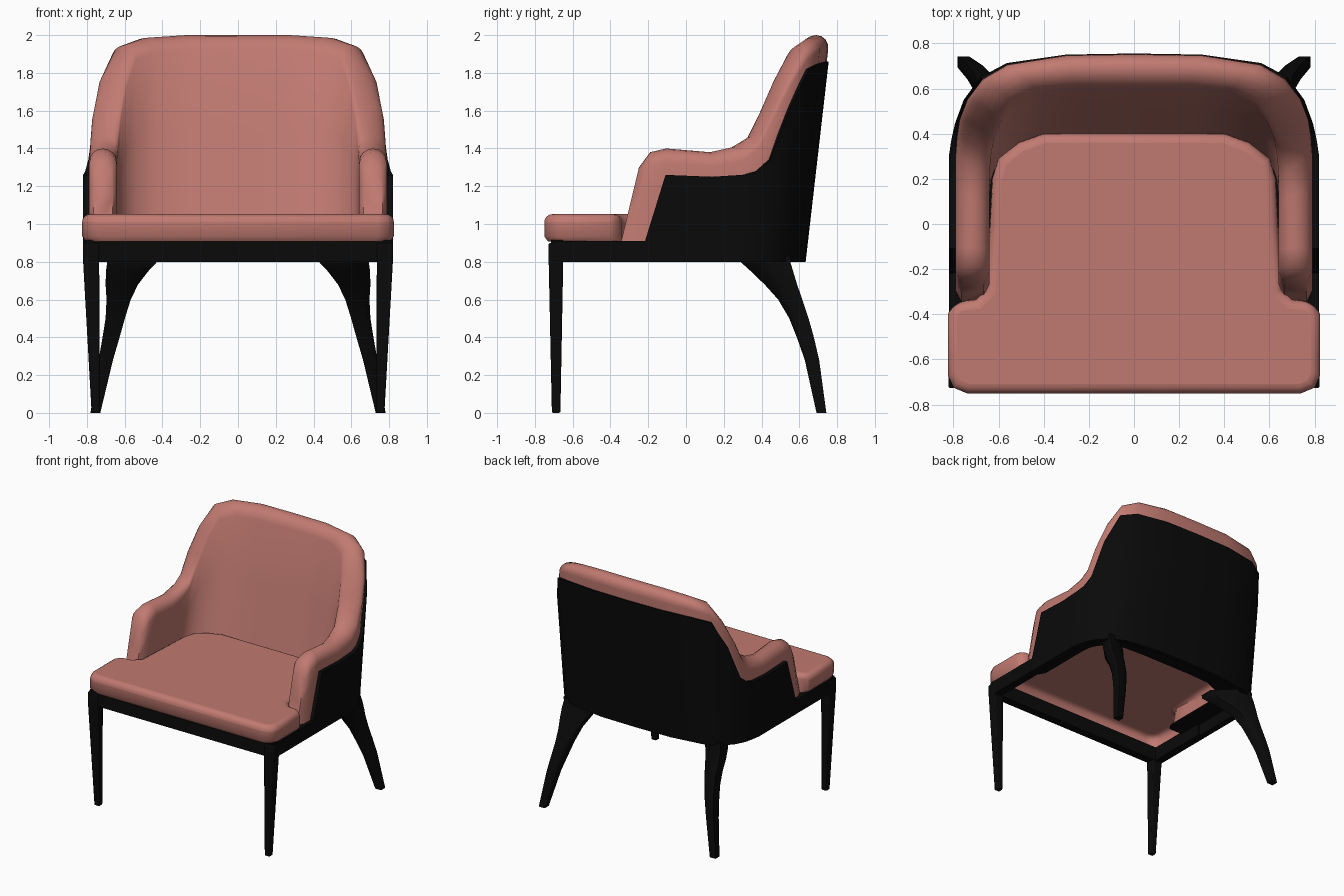
import bpy, bmesh, math

if "Cube" in bpy.data.objects:
    bpy.data.objects.remove(bpy.data.objects["Cube"])

def material(name, rgb):
    m = bpy.data.materials.new(name)
    m.diffuse_color = (*rgb, 1)
    m.use_nodes = True
    m.node_tree.nodes["Principled BSDF"].inputs["Base Color"].default_value = m.diffuse_color
    return m

PINK = material("dusty pink fabric", (0.53, 0.195, 0.165))
BLACK = material("black lacquer", (0.003, 0.003, 0.003))

def make(name, verts, faces, mat, angle=35, bevel=0, segments=3):
    me = bpy.data.meshes.new(name)
    me.from_pydata(verts, [], faces)
    bm = bmesh.new()
    bm.from_mesh(me)
    bmesh.ops.recalc_face_normals(bm, faces=bm.faces)
    bm.to_mesh(me)
    bm.free()
    ob = bpy.data.objects.new(name, me)
    bpy.context.collection.objects.link(ob)
    me.materials.append(mat)
    if bevel:
        b = ob.modifiers.new("soft edges", "BEVEL")
        b.width, b.segments, b.limit_method = bevel, segments, "ANGLE"
        b.angle_limit = math.radians(50)
    bpy.ops.object.select_all(action="DESELECT")
    bpy.context.view_layer.objects.active = ob
    ob.select_set(True)
    bpy.ops.object.shade_smooth_by_angle(angle=math.radians(angle))
    return ob

def loft(name, rings, mat, first_cap=True, **kw):
    """Skin closed rings of equal size and cap the ends."""
    n = len(rings[0])
    verts = [p for r in rings for p in r]
    faces = [(a * n + i, a * n + (i + 1) % n, (a + 1) * n + (i + 1) % n, (a + 1) * n + i)
             for a in range(len(rings) - 1) for i in range(n)]
    faces.append(tuple(range(len(verts) - n, len(verts))))
    if first_cap:
        faces.append(tuple(range(n)))
    return make(name, verts, faces, mat, **kw)

def mirrored(half, flips):
    """Half a row of stations, centre first -> whole row; flips = indices of x values."""
    flip = lambda s: tuple(-v if i in flips else v for i, v in enumerate(s))
    return [flip(s) for s in half[:0:-1]] + list(half)

# Wrap-around back and arms: outer x, y, lean; inner x, y, lean; top height
back = [
    (0, .635, .115, 0, .38, .215, 2.0),
    (.30, .63, .115, .25, .38, .215, 2.0),
    (.56, .59, .115, .43, .37, .215, 1.985),
    (.67, .535, .11, .54, .325, .21, 1.945),
    (.738, .46, .11, .59, .28, .21, 1.80),
    (.772, .39, .11, .62, .235, .22, 1.63),
    (.784, .33, .11, .635, .19, .22, 1.47),
    (.79, .26, .11, .64, .13, .15, 1.41),
    (.79, .10, .11, .64, .05, .11, 1.38),
    (.79, -.18, .15, .64, -.18, .15, 1.40),
    (.79, -.295, .22, .64, -.295, .22, 1.38),
    (.765, -.345, .24, .665, -.345, .24, 1.30),
]
back = mirrored(back, (0, 3))

def cushion_ring(s):
    ox, oy, ok, ix, iy, ik, top = s
    r = .075
    rows = [(0, .905), (0, 1.05), (0, (1.05 + top - r) / 2)]
    arc = [math.pi * i / 8 for i in range(9)]
    rows += [((1 - math.cos(a)) / 2, top - r + r * math.sin(a)) for a in arc]
    rows += [(1, z) for _, z in rows[2::-1]]
    return [(ix + (ox - ix) * t, (iy + ik * (z - .9)) * (1 - t) + (oy + ok * (z - .9)) * t, z)
            for t, z in rows]

loft("back_and_arm_upholstery", [cushion_ring(s) for s in back], PINK, angle=60)

# Black base strip closing the underside of the upholstery
loft("shell_base", [[(s[0], s[1], .895), (s[3] * .96, s[4], .895),
                     (s[3] * .96, s[4], .907), (s[0], s[1], .907)] for s in back], BLACK)

# Outer shell hugging the upholstery: top height and outward offset per station
tops = [1.86, 1.86, 1.85, 1.82, 1.61, 1.34, 1.28, 1.26, 1.25]
offsets = [.01, .01, .014, .018, .02, .022, .025, .03, .03]
centre = len(back) // 2
shell = [(*s[:3], t, o) for s, t, o in zip(back[centre:], tops, offsets)]
shell = mirrored(shell + [(.79, -.22, .31, 1.26, .03)], (0,))

def shell_ring(i):
    x, y, k, top, off = shell[i]
    a, b = shell[max(i - 1, 0)], shell[min(i + 1, len(shell) - 1)]
    dx, dy = b[0] - a[0], b[1] - a[1]
    n = math.hypot(dx, dy)
    nx, ny = -dy / n, dx / n
    zs = [.80, .91, (.91 + top) / 2, top]
    side = lambda o, z: (x + nx * o, y + ny * o + k * (z - .9), z)
    return [side(-.02, z) for z in zs] + [side(off, z) for z in zs[::-1]]

loft("outer_shell", [shell_ring(i) for i in range(len(shell))], BLACK, angle=40)

# T-shaped seat cushion, hollow underneath
outline = [(.74, -.75), (.80, -.725), (.825, -.67), (.825, -.40), (.79, -.345), (.70, -.335),
           (.655, -.29), (.638, 0), (.628, .20), (.60, .29), (.51, .36), (.40, .40)]
outline += [(-x, y) for x, y in outline[::-1]]
loft("seat_cushion", [[(x * s, y * s, z) for x, y in outline]
                      for z, s in ((.908, .975), (.935, 1), (1.052, 1))],
     PINK, first_cap=False, angle=50, bevel=.042, segments=4)

# Seat rails
def box(name, x0, x1, y0, y1, z0, z1):
    loft(name, [[(x0, y0, z), (x1, y0, z), (x1, y1, z), (x0, y1, z)] for z in (z0, z1)], BLACK)

box("front_rail", -.81, .81, -.715, -.65, .80, .914)

for side, sx in (("left", -1), ("right", 1)):
    a, b = sorted((sx * .755, sx * .82))
    box(side + "_rail", a, b, -.70, -.15, .80, .91)

    # Straight tapered front leg: z, x range, y range
    rings = [[(sx * x0, y0, z), (sx * x1, y0, z), (sx * x1, y1, z), (sx * x0, y1, z)]
             for z, x0, x1, y0, y1 in ((0, .73, .775, -.71, -.665),
                                       (.80, .735, .82, -.727, -.65),
                                       (.90, .735, .822, -.727, -.65))]
    loft(side + "_front_leg", rings, BLACK, bevel=.008, segments=2)

    # Curved, splayed back leg, square foot spreading to a diagonal blade:
    # z, centre x, y, half extent, corner width
    rings = []
    for z, cx, cy, h, c in ((0, .755, .717, .026, .05), (.28, .70, .667, .038, .064),
                            (.40, .672, .632, .045, .072), (.50, .650, .598, .051, .078),
                            (.60, .632, .552, .064, .086), (.68, .615, .502, .086, .092),
                            (.75, .587, .455, .112, .097), (.80, .56, .42, .132, .10),
                            (.83, .56, .42, .135, .10)):
        hexagon = ((h, h), (h - c, h), (-h, c - h), (-h, -h), (c - h, -h), (h, h - c))
        rings.append([(sx * (cx + p), cy + q, z) for p, q in hexagon])
    loft(side + "_back_leg", rings, BLACK, angle=50)
